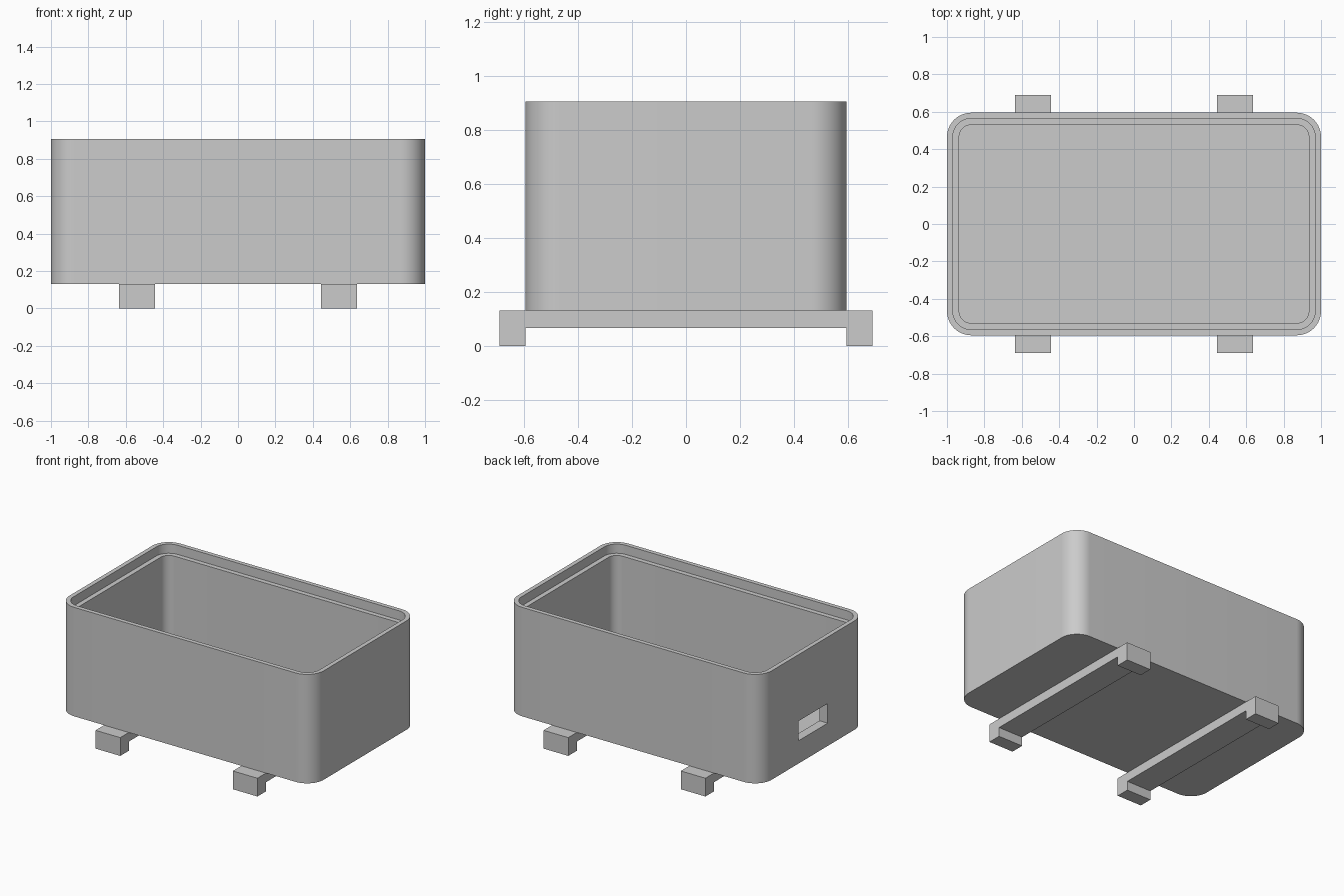
import bpy, bmesh, math

if "Cube" in bpy.data.objects:
    bpy.data.objects.remove(bpy.data.objects["Cube"], do_unlink=True)

HALF_X, HALF_Y, RADIUS = 1.0, 0.595, 0.13
BASE, TOP = 0.13, 0.905
WALL, LIP = 0.065, 0.031
ARC_STEPS = 16

grey = bpy.data.materials.new("plain grey")
grey.use_nodes = True
colour = (0.6, 0.6, 0.6, 1)
grey.diffuse_color = colour
grey.node_tree.nodes["Principled BSDF"].inputs["Base Color"].default_value = colour


def finish(name, bm):
    bmesh.ops.recalc_face_normals(bm, faces=bm.faces)
    mesh = bpy.data.meshes.new(name)
    bm.to_mesh(mesh)
    bm.free()
    mesh.materials.append(grey)
    obj = bpy.data.objects.new(name, mesh)
    bpy.context.collection.objects.link(obj)
    return obj


def select_only(obj):
    bpy.ops.object.select_all(action='DESELECT')
    obj.select_set(True)
    bpy.context.view_layer.objects.active = obj


def rounded_loop(bm, inset, z):
    """Rounded rectangle outline, offset inwards by inset."""
    verts = []
    for quarter, (sx, sy) in enumerate([(1, 1), (-1, 1), (-1, -1), (1, -1)]):
        for i in range(ARC_STEPS + 1):
            a = math.pi / 2 * (quarter + i / ARC_STEPS)
            r = RADIUS - inset
            verts.append(bm.verts.new((sx * (HALF_X - RADIUS) + r * math.cos(a),
                                       sy * (HALF_Y - RADIUS) + r * math.sin(a), z)))
    return verts


# Open box: outside wall, rim, stepped lip, inside wall and floor
bm = bmesh.new()
section = [(0, BASE), (0, TOP), (LIP, TOP), (LIP, TOP - WALL),
           (WALL, TOP - WALL), (WALL, BASE + WALL)]
loops = [rounded_loop(bm, inset, z) for inset, z in section]
for lower, upper in zip(loops, loops[1:]):
    n = len(lower)
    for i in range(n):
        j = (i + 1) % n
        bm.faces.new((lower[i], lower[j], upper[j], upper[i]))
bm.faces.new(loops[0])
bm.faces.new(loops[-1])
box = finish("box", bm)

# Slot through one end wall
bm = bmesh.new()
bmesh.ops.create_cube(bm, size=1)
bmesh.ops.scale(bm, vec=(0.2, 0.33, 0.14), verts=bm.verts)
bmesh.ops.translate(bm, vec=(-HALF_X, 0, 0.362), verts=bm.verts)
cutter = finish("slot_cutter", bm)
cutter.hide_render = True
cut = box.modifiers.new("slot", 'BOOLEAN')
cut.operation = 'DIFFERENCE'
cut.solver = 'EXACT'
cut.object = cutter
select_only(box)
bpy.ops.object.modifier_apply(modifier=cut.name)
bpy.data.objects.remove(cutter, do_unlink=True)
bpy.ops.object.shade_smooth_by_angle(angle=math.radians(30))

# Two cross bars, each with a block foot at both ends
FOOT_Y, BAR_Z = 0.691, 0.065
outline = [(-FOOT_Y, 0), (-HALF_Y, 0), (-HALF_Y, BAR_Z), (HALF_Y, BAR_Z),
           (HALF_Y, 0), (FOOT_Y, 0), (FOOT_Y, BASE), (-FOOT_Y, BASE)]
for name, x in (("right_foot_bar", -0.54), ("left_foot_bar", 0.54)):
    bm = bmesh.new()
    face = bm.faces.new([bm.verts.new((x - 0.097, y, z)) for y, z in outline])
    side = bmesh.ops.extrude_face_region(bm, geom=[face])
    moved = [v for v in side["geom"] if isinstance(v, bmesh.types.BMVert)]
    bmesh.ops.translate(bm, vec=(0.194, 0, 0), verts=moved)
    finish(name, bm)
